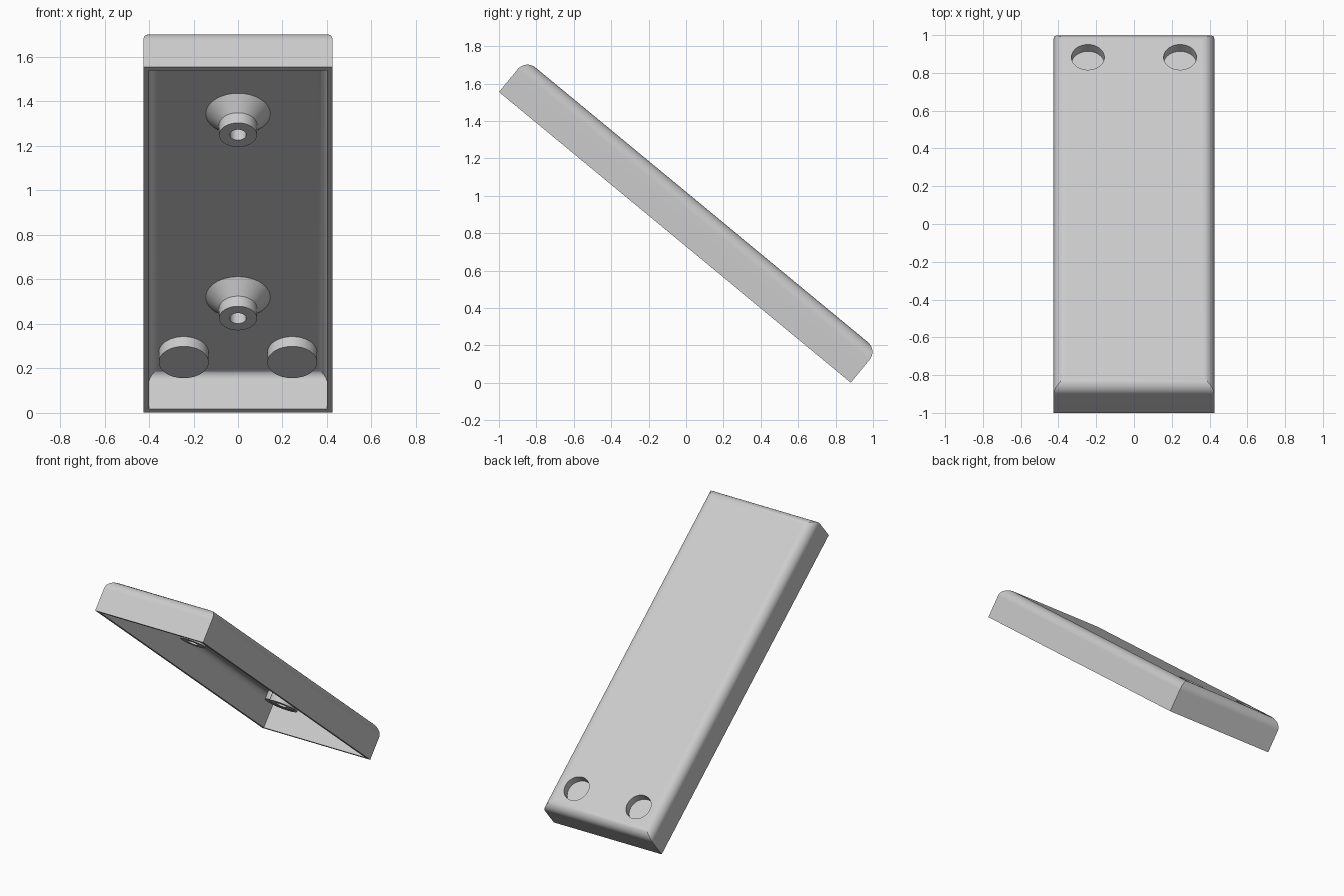
import bpy, bmesh
from math import sin, cos, pi, atan2
from mathutils import Matrix

cube = bpy.data.objects.get("Cube")
if cube:
    bpy.data.objects.remove(cube, do_unlink=True)

# Cover sizes, before it is tilted
WIDTH, LENGTH, THICK = 0.85, 2.44, 0.225
WALL, ROUND = 0.025, 0.067
CEILING = THICK - WALL
TILT = (Matrix.Translation((0, -1, 1.555))
        @ Matrix.Rotation(-atan2(1.555, 1.882), 4, 'X'))

grey = bpy.data.materials.new("light grey")
grey.use_nodes = True
grey.diffuse_color = (0.6, 0.6, 0.6, 1)
grey.node_tree.nodes["Principled BSDF"].inputs["Base Color"].default_value = (0.6, 0.6, 0.6, 1)


def loft(name, rings):
    """Join equal rings of points into a closed solid, capped at both ends."""
    bm = bmesh.new()
    loops = [[bm.verts.new(p) for p in ring] for ring in rings]
    for a, b in zip(loops, loops[1:]):
        for i in range(len(a)):
            j = (i + 1) % len(a)
            bm.faces.new((a[i], a[j], b[j], b[i]))
    bm.faces.new(loops[0])
    bm.faces.new(loops[-1])
    bmesh.ops.recalc_face_normals(bm, faces=bm.faces)
    mesh = bpy.data.meshes.new(name)
    bm.to_mesh(mesh)
    bm.free()
    obj = bpy.data.objects.new(name, mesh)
    bpy.context.collection.objects.link(obj)
    mesh.materials.append(grey)
    obj.matrix_world = TILT
    return obj


def activate(obj):
    bpy.ops.object.select_all(action='DESELECT')
    obj.select_set(True)
    bpy.context.view_layer.objects.active = obj


def smooth(obj):
    activate(obj)
    bpy.ops.object.shade_smooth_by_angle(angle=pi / 6)
    mod = obj.modifiers.new("even shading", 'WEIGHTED_NORMAL')
    mod.keep_sharp = True


def rectangle(inset, h):
    x, near, far = WIDTH / 2 - inset, inset, LENGTH - inset
    return [(-x, near, h), (x, near, h), (x, far, h), (-x, far, h)]


def rounded_rim(inset, top, radius, steps=10):
    """Rectangles running from the flat top down round its edge."""
    angles = [pi / 2 * i / steps for i in range(steps + 1)]
    return [rectangle(inset + radius * (1 - sin(a)), top - radius * (1 - cos(a)))
            for a in angles]


def lathe(name, x, t, profile, sides=48):
    return loft(name, [[(x + r * cos(2 * pi * i / sides), t + r * sin(2 * pi * i / sides), h)
                        for i in range(sides)] for r, h in profile])


# Hollow cover, open underneath, with mitred rounded top edges
outside = rounded_rim(0, THICK, ROUND) + [rectangle(0, 0)]
inside = [rectangle(WALL, 0)] + rounded_rim(WALL, CEILING, ROUND - WALL)[::-1]
shell = loft("cover_shell", outside + inside)

# Round pockets in the top near the low end, each backed by a cup
POCKET, POCKET_T, FLOOR = 0.087, LENGTH - 0.183, 0.168
for side, x in (("left", 0.244), ("right", -0.244)):
    cutter = lathe("pocket_cutter", x, POCKET_T, [(POCKET, CEILING - 0.05), (POCKET, THICK + 0.05)])
    cutter.hide_render = True
    mod = shell.modifiers.new("pocket", 'BOOLEAN')
    mod.operation, mod.solver, mod.object = 'DIFFERENCE', 'EXACT', cutter
    activate(shell)
    bpy.ops.object.modifier_apply(modifier=mod.name)
    bpy.data.objects.remove(cutter, do_unlink=True)
    smooth(lathe(side + "_pocket_cup", x, POCKET_T, [
        (POCKET, FLOOR), (POCKET, CEILING), (POCKET + WALL, CEILING),
        (POCKET + WALL, FLOOR - WALL)]))
smooth(shell)

# Flared screw posts with blind holes, under the top
for place, t in (("upper", 0.573), ("lower", LENGTH - 0.573)):
    smooth(lathe(place + "_screw_post", 0, t, [
        (0.145, CEILING + 0.01), (0.145, CEILING), (0.085, CEILING - 0.064),
        (0.085, CEILING - 0.123), (0.037, CEILING - 0.123), (0.037, CEILING)]))
